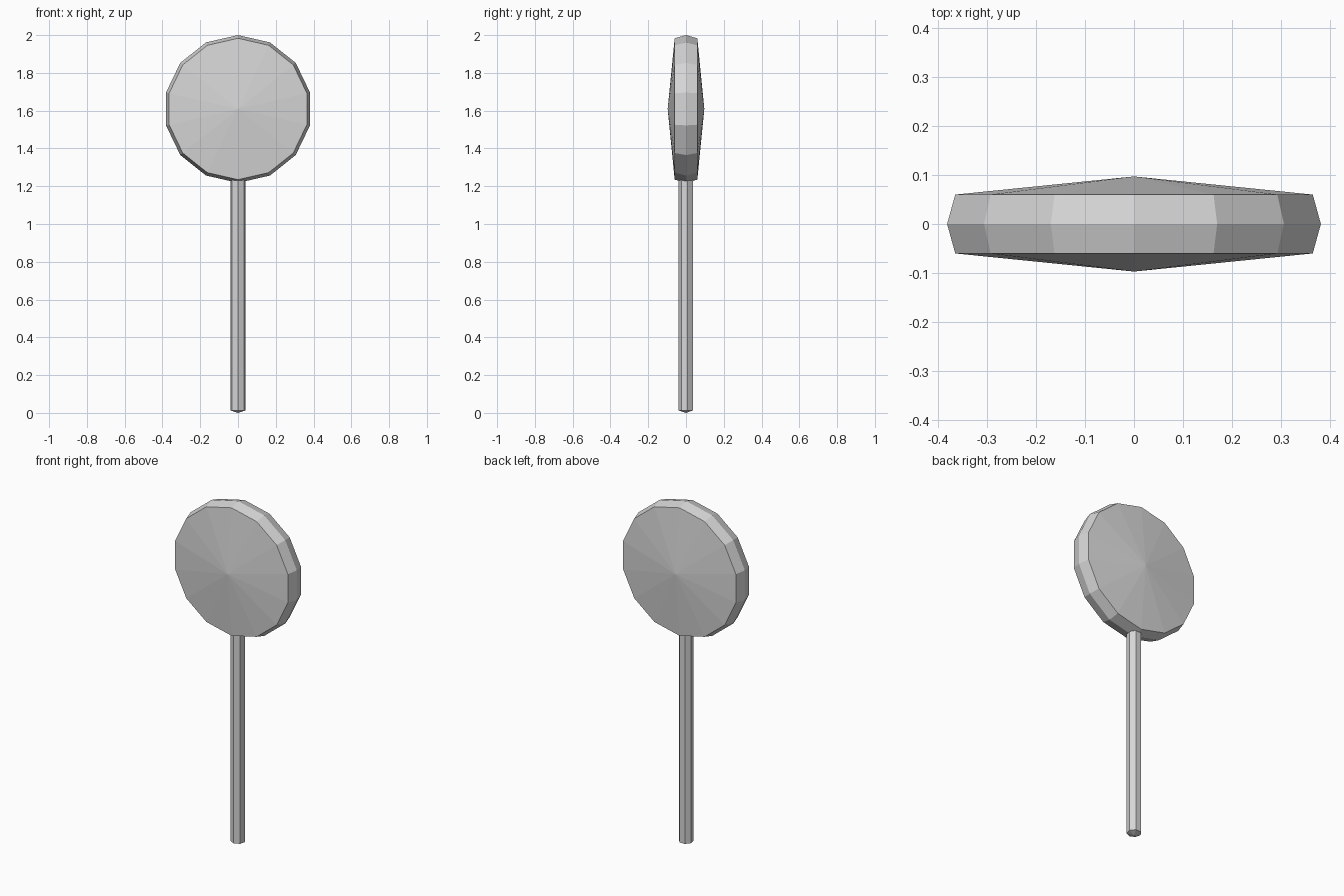
import bpy
import bmesh
from math import pi, sin, cos
from mathutils import Matrix, Vector

cube = bpy.data.objects.get("Cube")
if cube:
    bpy.data.objects.remove(cube, do_unlink=True)

grey = bpy.data.materials.new("light_grey")
grey.use_nodes = True
grey.diffuse_color = (0.67, 0.67, 0.67, 1)
grey.node_tree.nodes["Principled BSDF"].inputs["Base Color"].default_value = grey.diffuse_color


def lathe(name, profile, sides, matrix):
    """Turn a (radius, height) profile about z into a faceted solid with pointed ends."""
    bm = bmesh.new()
    rings = []
    for radius, height in profile:
        count = sides if radius > 0 else 1
        rings.append([bm.verts.new((radius * sin(2 * pi * i / sides),
                                    -radius * cos(2 * pi * i / sides), height))
                      for i in range(count)])
    for low, high in zip(rings, rings[1:]):
        for i in range(sides):
            j = (i + 1) % sides
            corners = [low[i % len(low)], low[j % len(low)],
                       high[j % len(high)], high[i % len(high)]]
            bm.faces.new(list(dict.fromkeys(corners)))
    bmesh.ops.recalc_face_normals(bm, faces=bm.faces)
    bm.transform(matrix)
    mesh = bpy.data.meshes.new(name)
    bm.to_mesh(mesh)
    bm.free()
    mesh.materials.append(grey)
    obj = bpy.data.objects.new(name, mesh)
    bpy.context.collection.objects.link(obj)
    return obj


# Candy disc: shallow cones front and back, rim swelling at the middle
disc_profile = [(0, -0.097), (0.374, -0.06), (0.391, 0), (0.374, 0.06), (0, 0.097)]
lathe("candy_disc", disc_profile, 14,
      Matrix.Translation(Vector((0, 0, 1.609))) @ Matrix.Rotation(pi / 2, 4, "X"))

# Stick: seven-sided, with a slightly pointed foot, its top hidden in the disc
stick_profile = [(0, 0), (0.04, 0.013), (0.04, 1.25), (0, 1.262)]
lathe("stick", stick_profile, 7, Matrix.Identity(4))
